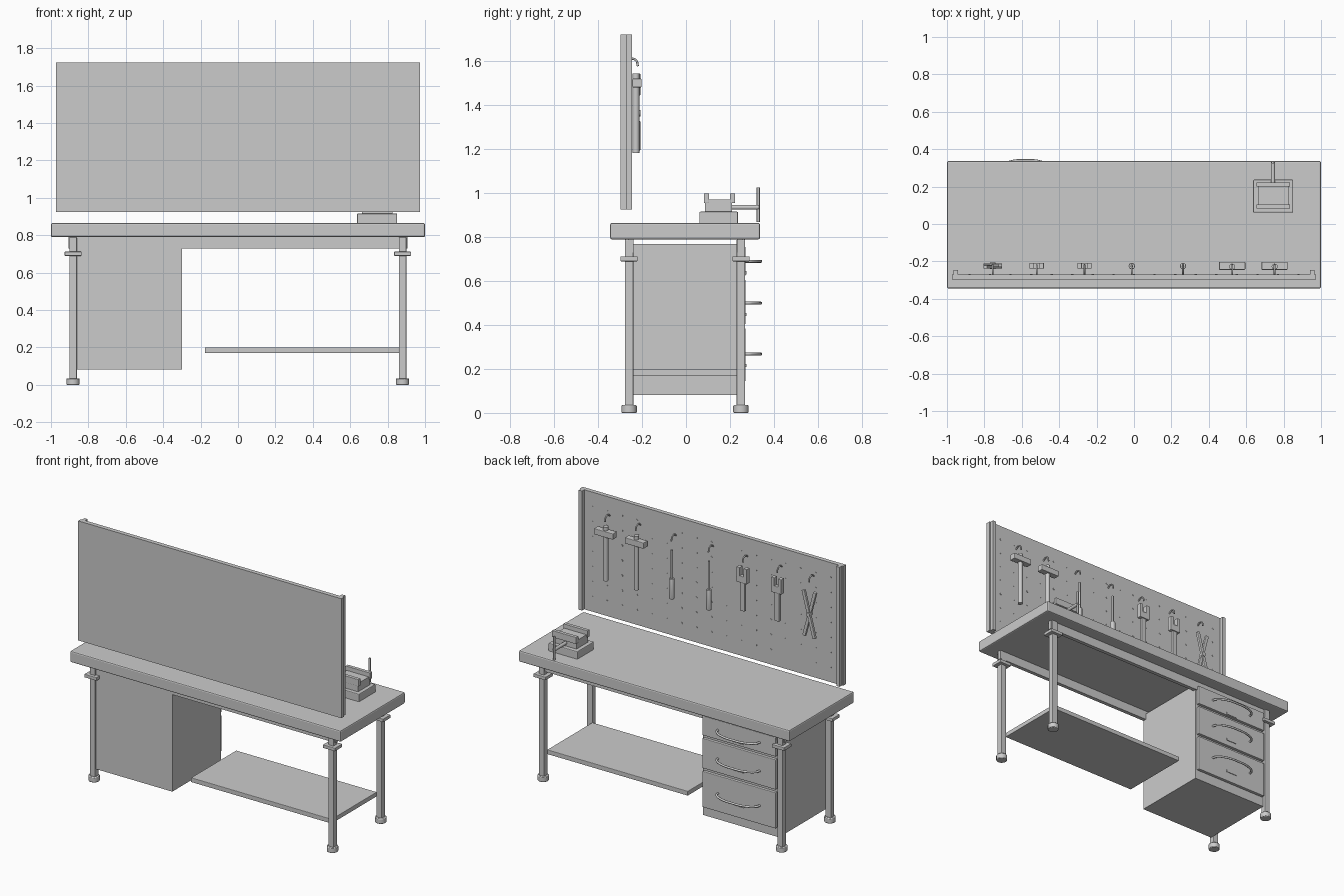
import bpy, bmesh, math
from mathutils import Matrix, Vector

if "Cube" in bpy.data.objects:
    bpy.data.objects.remove(bpy.data.objects["Cube"])


def finish(name, bm, bevel=0.0, smooth=False):
    bmesh.ops.recalc_face_normals(bm, faces=bm.faces)
    me = bpy.data.meshes.new(name)
    bm.to_mesh(me)
    bm.free()
    ob = bpy.data.objects.new(name, me)
    bpy.context.collection.objects.link(ob)
    if bevel:
        m = ob.modifiers.new("bevel", 'BEVEL')
        m.width, m.segments = bevel, 2
    if smooth:
        bpy.context.view_layer.objects.active = ob
        ob.select_set(True)
        bpy.ops.object.shade_smooth_by_angle(angle=math.radians(35))
        ob.select_set(False)
    return ob


def box(name, x, y, z, bevel=0.0, tilt=0.0):
    """Box from (min, max) ranges, optionally tilted about y."""
    bm = bmesh.new()
    size = Matrix.Diagonal((x[1] - x[0], y[1] - y[0], z[1] - z[0], 1))
    mid = Vector(((x[0] + x[1]) / 2, (y[0] + y[1]) / 2, (z[0] + z[1]) / 2))
    bmesh.ops.create_cube(bm, size=1, matrix=Matrix.Translation(mid) @ Matrix.Rotation(tilt, 4, 'Y') @ size)
    return finish(name, bm, bevel)


def rod(name, a, b, r, sides=16, bevel=0.0):
    """Cylinder between two points."""
    a, b = Vector(a), Vector(b)
    d = b - a
    bm = bmesh.new()
    bmesh.ops.create_cone(bm, cap_ends=True, segments=sides, radius1=r, radius2=r, depth=d.length,
                          matrix=Matrix.Translation((a + b) / 2) @ d.to_track_quat('Z', 'Y').to_matrix().to_4x4())
    return finish(name, bm, bevel, True)


def tube(name, points, r):
    """Round tube along a smooth path."""
    cu = bpy.data.curves.new(name, 'CURVE')
    cu.dimensions, cu.bevel_depth, cu.bevel_resolution = '3D', r, 2
    cu.use_fill_caps = True
    sp = cu.splines.new('BEZIER')
    sp.bezier_points.add(len(points) - 1)
    for p, co in zip(sp.bezier_points, points):
        p.co = co
        p.handle_left_type = p.handle_right_type = 'AUTO'
    sp.resolution_u = 6
    ob = bpy.data.objects.new(name, cu)
    bpy.context.collection.objects.link(ob)


# Worktop and long aprons
box("worktop", (-1, 1), (-0.345, 0.337), (0.79, 0.865), 0.008)
box("back_apron", (-0.906, 0.906), (-0.265, -0.24), (0.73, 0.79))
box("front_apron", (-0.906, 0.906), (0.232, 0.257), (0.73, 0.79))

# Legs with collars and round feet
for x in (-0.882, 0.88):
    for y in (-0.259, 0.25):
        box("leg", (x - 0.02, x + 0.02), (y - 0.019, y + 0.019), (0.03, 0.79), 0.004)
        box("leg_collar", (x - 0.045, x + 0.045), (y - 0.039, y + 0.039), (0.69, 0.712), 0.003)
        rod("foot", (x, y, 0), (x, y, 0.035), 0.035, 24, 0.004)

# Lower shelf
box("lower_shelf", (-0.177, 0.862), (-0.243, 0.234), (0.17, 0.2), 0.003)

# Cabinet with three drawers
box("cabinet", (-0.862, -0.3), (-0.265, 0.25), (0.082, 0.77))
for lo, hi, hz in ((0.625, 0.755, 0.69), (0.405, 0.605, 0.5), (0.145, 0.385, 0.268)):
    box("drawer_front", (-0.852, -0.31), (0.25, 0.272), (lo, hi), 0.004)
    arc = [(-0.58 + dx, y, hz) for dx, y in
           ((-0.155, 0.268), (-0.145, 0.298), (-0.08, 0.333), (0, 0.34),
            (0.08, 0.333), (0.145, 0.298), (0.155, 0.268))]
    tube("drawer_handle", arc, 0.007)
    box("drawer_label_plate", (-0.62, -0.54), (0.27, 0.276), (hz - 0.06, hz - 0.045))

# Pegboard, side rails and peg holes
box("pegboard", (-0.972, 0.972), (-0.298, -0.269), (0.925, 1.723))
for x in (-0.952, 0.952):
    box("pegboard_rail", (x - 0.012, x + 0.012), (-0.27, -0.245), (0.925, 1.723))
bm = bmesh.new()
turn = Matrix.Rotation(math.pi / 2, 4, 'X')
for i in range(17):
    for j in range(7):
        at = Matrix.Translation((-0.88 + 0.11 * i, -0.2685, 1.025 + 0.1 * j))
        bmesh.ops.create_cone(bm, cap_ends=True, segments=8, radius1=0.006, radius2=0.006,
                              depth=0.003, matrix=at @ turn)
finish("peg_holes", bm)

# Tool hooks
Y = -0.225
for x in (-0.755, -0.52, -0.265, -0.012, 0.262, 0.525, 0.752):
    tube("tool_hook", [(x, -0.272, 1.6), (x, -0.25, 1.612), (x, -0.228, 1.606), (x, -0.219, 1.578)], 0.005)

# Hammers
for x in (0.525, 0.752):
    box("hammer_head", (x - 0.07, x + 0.07), (-0.245, -0.202), (1.482, 1.522), 0.004)
    rod("hammer_handle", (x, -0.228, 1.184), (x, -0.228, 1.545), 0.016)

# Screwdrivers
for x in (-0.012, 0.262):
    rod("screwdriver_handle", (x, Y, 1.195), (x, Y, 1.33), 0.017, 12, 0.003)
    rod("screwdriver_shaft", (x, Y, 1.33), (x, Y, 1.52), 0.007)

# Open ended wrenches
for x in (-0.52, -0.265):
    box("wrench_handle", (x - 0.017, x + 0.017), (-0.235, -0.215), (1.255, 1.46), 0.003)
    box("wrench_head", (x - 0.038, x + 0.038), (-0.238, -0.208), (1.445, 1.49), 0.003)
    for s in (-1, 1):
        c = x + s * 0.026
        box("wrench_jaw", (c - 0.012, c + 0.012), (-0.238, -0.208), (1.48, 1.545), 0.002)

# Pliers
for s in (-1, 1):
    box("pliers_arm", (-0.766, -0.744), (Y - 0.009 + s * 0.004, Y + 0.009 + s * 0.004),
        (1.206, 1.522), 0.003, s * 0.26)
rod("pliers_pivot", (-0.755, -0.24, 1.364), (-0.755, -0.207, 1.364), 0.014)

# Bench vise
box("vise_base", (0.637, 0.851), (0.061, 0.237), (0.86, 0.916), 0.005)
box("vise_body", (0.662, 0.827), (0.086, 0.21), (0.91, 0.972))
for y in (0.082, 0.2):
    box("vise_jaw", (0.655, 0.834), (y, y + 0.023), (0.955, 1.0), 0.002)
rod("vise_screw", (0.743, 0.2, 0.936), (0.743, 0.332, 0.936), 0.011)
rod("vise_handle", (0.743, 0.329, 0.868), (0.743, 0.329, 1.026), 0.007)
